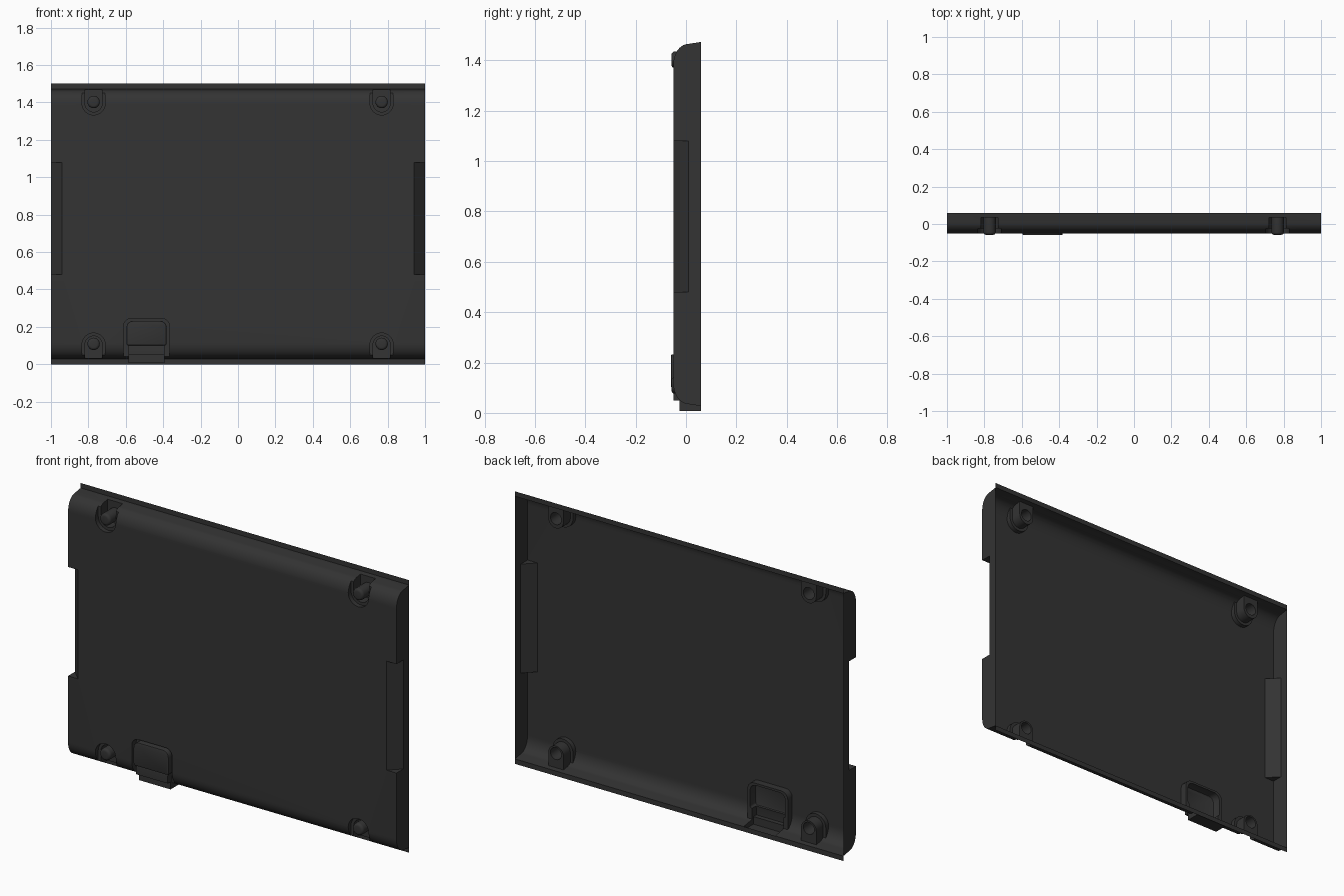
import bpy, bmesh, math

if "Cube" in bpy.data.objects:
    bpy.data.objects.remove(bpy.data.objects["Cube"])

PLACE = {'X': lambda u, v, t: (t, u, v),
         'Y': lambda u, v, t: (u, t, v),
         'Z': lambda u, v, t: (u, v, t)}

mat = bpy.data.materials.new("dark_plastic")
mat.diffuse_color = (0.033, 0.033, 0.033, 1)
mat.use_nodes = True
mat.node_tree.nodes["Principled BSDF"].inputs["Base Color"].default_value = mat.diffuse_color


def prism(name, pts, axis, lo, hi, bevel=0.0, segs=3):
    """Extrude a 2D outline along an axis; optionally round its low end cap."""
    bm = bmesh.new()
    a = [bm.verts.new(PLACE[axis](u, v, lo)) for u, v in pts]
    b = [bm.verts.new(PLACE[axis](u, v, hi)) for u, v in pts]
    n = len(pts)
    cap = bm.faces.new(a)
    bm.faces.new(b[::-1])
    for i in range(n):
        bm.faces.new((a[i], b[i], b[(i + 1) % n], a[(i + 1) % n]))
    bmesh.ops.recalc_face_normals(bm, faces=bm.faces[:])
    if bevel:
        bmesh.ops.bevel(bm, geom=list(cap.edges), offset=bevel, segments=segs,
                        profile=0.5, affect='EDGES')
    me = bpy.data.meshes.new(name)
    bm.to_mesh(me)
    bm.free()
    ob = bpy.data.objects.new(name, me)
    bpy.context.collection.objects.link(ob)
    me.materials.append(mat)
    return ob


def arc(cx, cy, rx, ry, a0, a1, n):
    return [(cx + rx * math.cos(math.radians(a0 + (a1 - a0) * i / n)),
             cy + ry * math.sin(math.radians(a0 + (a1 - a0) * i / n))) for i in range(n + 1)]


def rounded(x0, x1, z0, z1, rt, rb):
    """Rectangle with rounded top (rt) and bottom (rb) corners."""
    pts = arc(x1 - rt, z1 - rt, rt, rt, 0, 90, 5) + arc(x0 + rt, z1 - rt, rt, rt, 90, 180, 5)
    if rb:
        return pts + arc(x0 + rb, z0 + rb, rb, rb, 180, 270, 4) + arc(x1 - rb, z0 + rb, rb, rb, 270, 360, 4)
    return pts + [(x0, z0), (x1, z0)]


def u_shape(cx, cz, r, top):
    """U outline that stays open towards the nearest long edge."""
    if top:
        return arc(cx, cz, r, r, 180, 360, 16) + [(cx + r, 1.6), (cx - r, 1.6)]
    return arc(cx, cz, r, r, 0, 180, 16) + [(cx - r, -0.1), (cx + r, -0.1)]


def boolean(target, tool, op):
    m = target.modifiers.new(op, 'BOOLEAN')
    m.operation, m.object, m.solver = op, tool, 'EXACT'
    bpy.context.view_layer.objects.active = target
    bpy.ops.object.modifier_apply(modifier=m.name)
    bpy.data.objects.remove(tool)


# cover body: flat front, rounded long edges
low = [(0.1, 0.027), (0.06, 0.027)] + arc(0.01, 0.115, 0.06, 0.08, 270, 180, 10)
cover = prism("cover_shell", low + [(y, 1.5 - z) for y, z in reversed(low)], 'X', -1, 1)

# slanted grip cuts on both sides
for s in (-1, 1):
    wedge = [(s * 0.93, -0.06), (s * 1.01, 0.02), (s * 1.01, -0.06)]
    boolean(cover, prism("grip_cutter", wedge, 'Z', 0.48, 1.08), 'DIFFERENCE')

# four stepped corner pockets, each with a round peg
for x in (-0.772, 0.768):
    for top in (False, True):
        z = 1.395 if top else 0.105
        boolean(cover, prism("pocket_outer", u_shape(x, z, 0.062, top), 'Y', -0.1, -0.025), 'DIFFERENCE')
        boolean(cover, prism("pocket_inner", u_shape(x, z, 0.046, top), 'Y', -0.1, 0.035), 'DIFFERENCE')
        zc = z + (0.007 if top else 0.004)
        boolean(cover, prism("peg", arc(x, zc, 0.033, 0.033, 0, 345, 23), 'Y', -0.058, 0.05, 0.014, 4), 'UNION')

# latch: recess, raised button, stepped lower tab
boolean(cover, prism("latch_recess", rounded(-0.612, -0.366, -0.05, 0.244, 0.04, 0), 'Y', -0.1, -0.012), 'DIFFERENCE')
boolean(cover, prism("latch_button", rounded(-0.596, -0.382, 0.1, 0.232, 0.034, 0.012), 'Y', -0.06, 0.02, 0.006, 2), 'UNION')
tab = [(0.12, 0.008), (-0.025, 0.008), (-0.025, 0.05), (-0.05, 0.05), (-0.05, 0.09),
       (-0.045, 0.115), (0.0, 0.115), (0.0, 0.075), (0.12, 0.075)]
boolean(cover, prism("latch_tab", tab, 'X', -0.585, -0.393), 'UNION')

# open the back so the cover is a hollow sheet
bm = bmesh.new()
bm.from_mesh(cover.data)
bmesh.ops.bisect_plane(bm, geom=bm.verts[:] + bm.edges[:] + bm.faces[:],
                       plane_co=(0, 0.06, 0), plane_no=(0, 1, 0), clear_outer=True)
bm.to_mesh(cover.data)
bm.free()
bpy.ops.object.select_all(action='DESELECT')
cover.select_set(True)
bpy.context.view_layer.objects.active = cover
bpy.ops.object.shade_smooth_by_angle(angle=math.radians(35))

# thin flanges along the long edges
for name, z0, z1 in (("bottom_flange", 0, 0.027), ("top_flange", 1.473, 1.5)):
    me = bpy.data.meshes.new(name)
    me.from_pydata([(-1, 0.06, z0), (1, 0.06, z0), (1, 0.06, z1), (-1, 0.06, z1)], [], [(0, 1, 2, 3)])
    me.materials.append(mat)
    bpy.context.collection.objects.link(bpy.data.objects.new(name, me))
